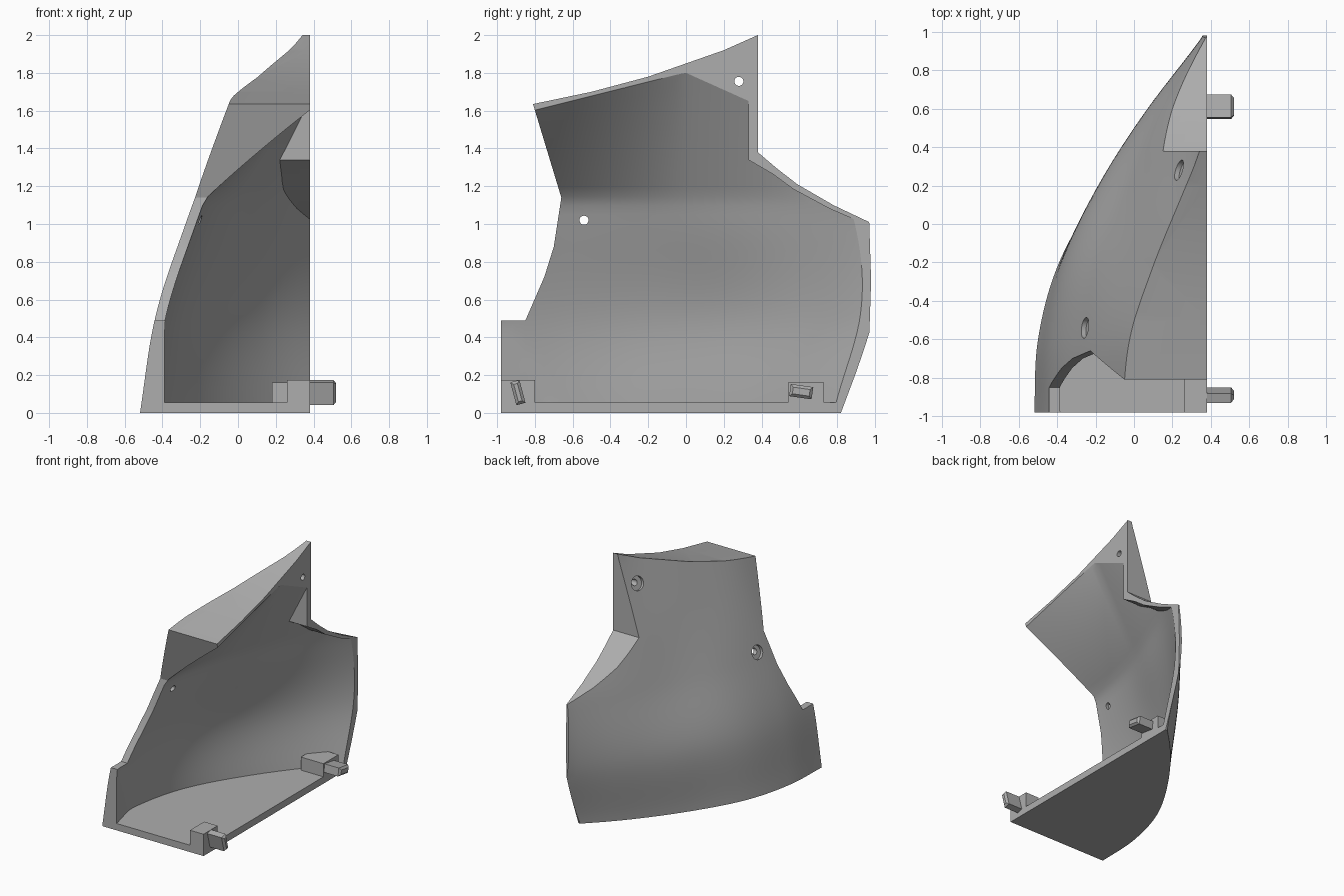
import bpy, bmesh, math
from mathutils import Vector, Matrix

cube = bpy.data.objects.get("Cube")
if cube:
    bpy.data.objects.remove(cube)

mat = bpy.data.materials.new("plain grey")
mat.use_nodes = True
GREY = (0.42, 0.42, 0.42, 1)
mat.diffuse_color = GREY
mat.node_tree.nodes["Principled BSDF"].inputs["Base Color"].default_value = GREY

CUT_X = 0.38   # flat open side
WALL = 0.055
RAMP_Z = 1.13  # height where the wall starts to thicken towards the lid
# outer skin x, rows are heights 0 to 2, columns run front to back
SKIN = [(-.52, -.50, -.39, -.16, .15, .55),
        (-.44, -.43, -.355, -.18, .07, .39),
        (-.29, -.27, -.19, -.03, .15, .39),
        (-.10, -.09, .00, .12, .28, .50),
        (.09, .10, .19, .30, .40, .54)]


def spline(vals, t):
    n = len(vals)
    t = min(max(t, 0), n - 1)
    i = min(int(t), n - 2)
    f = t - i
    b, c = vals[i], vals[i + 1]
    a = vals[i - 1] if i else 2 * b - c
    d = vals[i + 2] if i + 2 < n else 2 * c - b
    return b + f * ((c - a) + f * ((2*a - 5*b + 4*c - d) + f * (3*(b - c) + d - a))) / 2


def skin(y, z):
    return spline([spline(row, (y + 1) / 0.4) for row in SKIN], z / 0.5)


def lining(y, z):
    """Inner surface: wall, thicker foot at the front, ramp up to the lid."""
    foot = -.39 - .25 * (y + .98)
    top = min(1.60 + .25 * (y + .81), 1.80 - .45 * y)
    k = (z - RAMP_Z) / (top - RAMP_Z)
    base = skin(y, RAMP_Z) + WALL
    ramp = base + k * (CUT_X - base) if k > 0 else -1
    return min(max(skin(y, z) + WALL, foot, ramp), 1.0)


def obj_from(bm, name):
    bmesh.ops.recalc_face_normals(bm, faces=bm.faces)
    me = bpy.data.meshes.new(name)
    bm.to_mesh(me)
    bm.free()
    me.materials.append(mat)
    ob = bpy.data.objects.new(name, me)
    bpy.context.scene.collection.objects.link(ob)
    return ob


def curved_block(name, surface, ends, far):
    """Solid from a curved surface to a far flat side."""
    bm = bmesh.new()
    n = 48
    rows = []
    for j in range(n + 1):
        z = -0.1 + 2.3 * j / n
        row = []
        for i in range(n + 1):
            y = -ends + 2 * ends * i / n
            row.append(bm.verts.new((surface(y, z), y, z)))
        rows.append(row)
    for r, s in zip(rows, rows[1:]):
        for i in range(n):
            bm.faces.new((r[i], r[i + 1], s[i + 1], s[i]))
    new = bmesh.ops.extrude_face_region(bm, geom=bm.faces[:])["geom"]
    for v in new:
        if isinstance(v, bmesh.types.BMVert):
            v.co.x = far
    return obj_from(bm, name)


def prism(name, outline, x0, x1):
    bm = bmesh.new()
    face = bm.faces.new([bm.verts.new((x0, y, z)) for y, z in outline])
    new = bmesh.ops.extrude_face_region(bm, geom=[face])["geom"]
    bmesh.ops.translate(bm, vec=(x1 - x0, 0, 0),
                        verts=[v for v in new if isinstance(v, bmesh.types.BMVert)])
    return obj_from(bm, name)


def box(name, lo, hi, tilt=0, bevel=0):
    lo, hi = Vector(lo), Vector(hi)
    bm = bmesh.new()
    m = (Matrix.Translation((lo + hi) / 2) @ Matrix.Rotation(math.radians(tilt), 4, 'X')
         @ Matrix.Diagonal((*(hi - lo), 1)))
    bmesh.ops.create_cube(bm, size=1, matrix=m)
    if bevel:
        tip = [e for e in bm.edges if all(v.co.x > hi.x - 0.001 for v in e.verts)]
        bmesh.ops.bevel(bm, geom=tip, offset=bevel, segments=1, affect='EDGES')
    return obj_from(bm, name)


def rod(name, centre, direction, radius, length):
    bm = bmesh.new()
    m = Matrix.Translation(centre) @ Vector(direction).to_track_quat('Z', 'Y').to_matrix().to_4x4()
    bmesh.ops.create_cone(bm, cap_ends=True, segments=20, radius1=radius, radius2=radius,
                          depth=length, matrix=m)
    return obj_from(bm, name)


def boolean(target, tool, op):
    mod = target.modifiers.new(op, 'BOOLEAN')
    mod.operation, mod.solver, mod.object = op, 'EXACT', tool
    bpy.context.view_layer.update()
    dep = bpy.context.evaluated_depsgraph_get()
    me = bpy.data.meshes.new_from_object(target.evaluated_get(dep))
    target.modifiers.clear()
    target.data = me
    bpy.data.objects.remove(tool)


# outer body trimmed to the side outline
ledge = [(.38, 1.38), (.48, 1.295), (.59, 1.21), (.78, 1.10), (.97, 1.01)]
outline = [(-.98, 0), (-.98, .49), (-.85, .49), (-.75, .72), (-.70, .88), (-.66, 1.14),
           (-.81, 1.635), (-.5, 1.70), (-.2, 1.78), (.2, 1.92), (.38, 2.0)]
outline += ledge + [(.98, .7), (.97, .4), (.82, 0)]
shell = curved_block("curved_shell", skin, 1.1, 1.0)
boolean(shell, prism("side_trim", outline, -0.8, CUT_X), 'INTERSECT')

# hollow inside, with a thin wall at the notch and a tapering ledge
cavity = curved_block("cavity", lining, 1.2, 1.3)
inner = [(-1.15, .055), (1.15, .055), (1.15, .95)]
inner += [(y - .02, z - .05 + .04 * y) for y, z in reversed(ledge[1:])]
inner += [(.33, 1.34), (.33, 2.15), (-1.15, 2.15)]
boolean(cavity, prism("cavity_trim", inner, -0.9, 1.2), 'INTERSECT')

# peg blocks left standing on the floor
for lo, hi in [((.26, -1.3, -.2), (CUT_X + .01, -.80, .175)),
               ((.18, .54, -.2), (CUT_X + .01, .73, .16))]:
    boolean(cavity, box("keep_block", lo, hi), 'DIFFERENCE')
boolean(shell, cavity, 'DIFFERENCE')

# screw holes with wider outer recess
for y, z in [(-.54, 1.02), (.28, 1.755)]:
    e = 0.02
    normal = Vector((-1, (skin(y + e, z) - skin(y - e, z)) / (2 * e),
                     (skin(y, z + e) - skin(y, z - e)) / (2 * e))).normalized()
    at = Vector((skin(y, z), y, z))
    boolean(shell, rod("hole", at, (1, 0, 0), .024, .6), 'DIFFERENCE')
    boolean(shell, rod("recess", at + normal * .075, normal, .055, .2), 'DIFFERENCE')

# locating pegs
box("front_peg", (CUT_X - .02, -.915, .045), (.52, -.865, .17), 15, .015)
box("rear_peg", (CUT_X - .02, .55, .08), (.52, .67, .145), -8, .015)

bpy.ops.object.select_all(action='DESELECT')
shell.select_set(True)
bpy.context.view_layer.objects.active = shell
bpy.ops.object.shade_smooth_by_angle(angle=math.radians(25))
